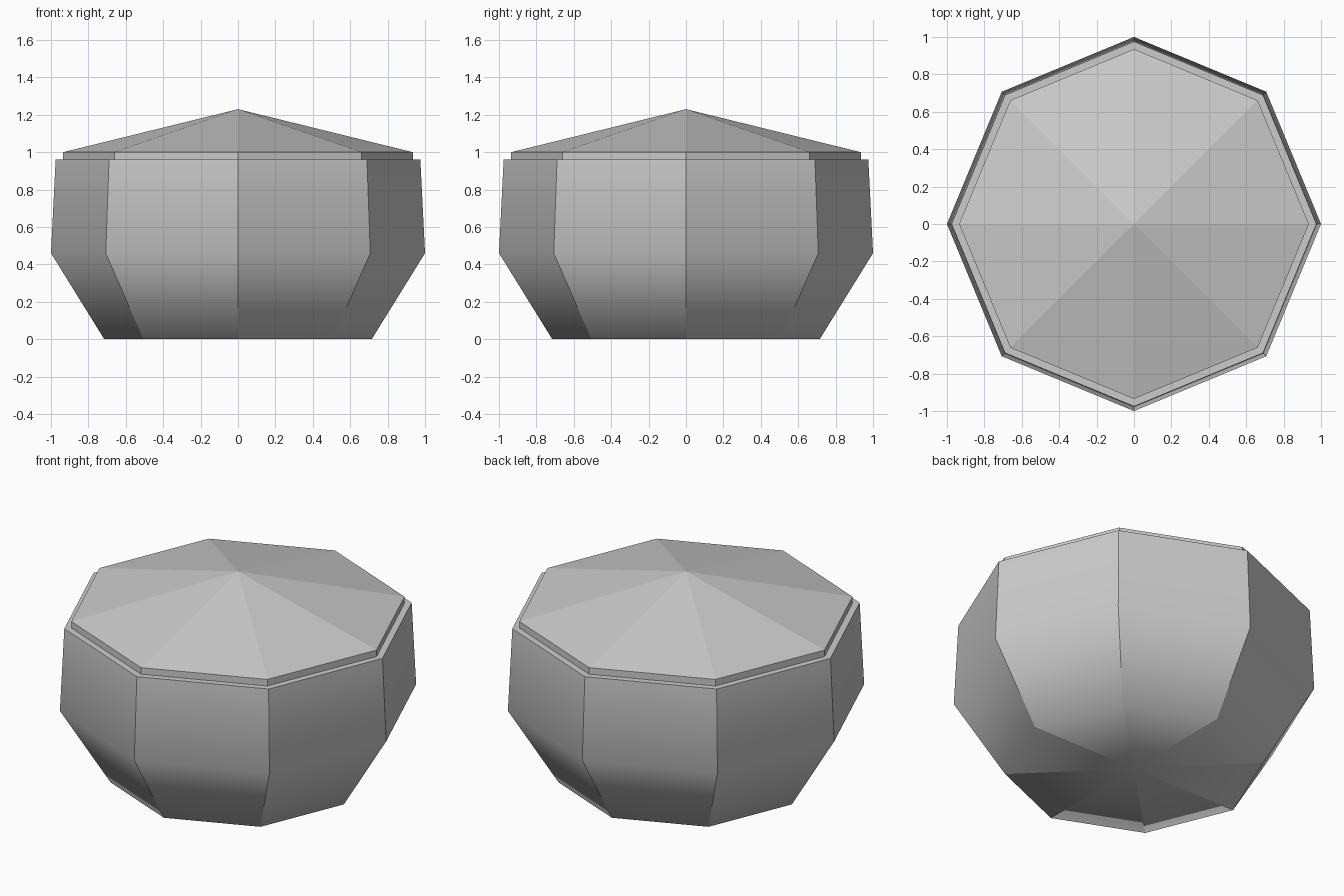
import bpy, bmesh
from math import cos, sin, tau

if "Cube" in bpy.data.objects:
    bpy.data.objects.remove(bpy.data.objects["Cube"])

SIDES = 8

grey = bpy.data.materials.new("plain_grey")
grey.use_nodes = True
color = (0.6, 0.6, 0.6, 1)
grey.diffuse_color = color
grey.node_tree.nodes["Principled BSDF"].inputs["Base Color"].default_value = color


def lathe(name, profile, smooth_rings=()):
    """Turn a (radius, height) profile into an eight-sided solid.
    Rings listed in smooth_rings are shaded softly, all other edges stay sharp."""
    bm = bmesh.new()
    rings = []
    for r, z in profile:
        if r == 0:
            rings.append([bm.verts.new((0, 0, z))] * SIDES)
        else:
            rings.append([bm.verts.new((r * cos(tau * i / SIDES), r * sin(tau * i / SIDES), z))
                          for i in range(SIDES)])
    for low, high in zip(rings, rings[1:]):
        for i in range(SIDES):
            j = (i + 1) % SIDES
            corners = dict.fromkeys((low[i], low[j], high[j], high[i]))
            bm.faces.new(list(corners)).smooth = bool(smooth_rings)
    soft = [set(rings[k]) for k in smooth_rings]
    for edge in bm.edges:
        edge.smooth = any(set(edge.verts) <= ring for ring in soft)
    mesh = bpy.data.meshes.new(name)
    bm.to_mesh(mesh)
    bm.free()
    mesh.materials.append(grey)
    obj = bpy.data.objects.new(name, mesh)
    bpy.context.collection.objects.link(obj)
    return obj


# Bowl-shaped body: flat base, flared lower wall, upper wall and narrow rim
lathe("body", [(0, 0), (0.715, 0), (1, 0.46), (0.975, 0.96), (0.935, 0.96)], smooth_rings=(1, 2))

# Shallow pointed lid with a short upright edge
lathe("lid", [(0.935, 0.96), (0.935, 1.0), (0, 1.23)])
